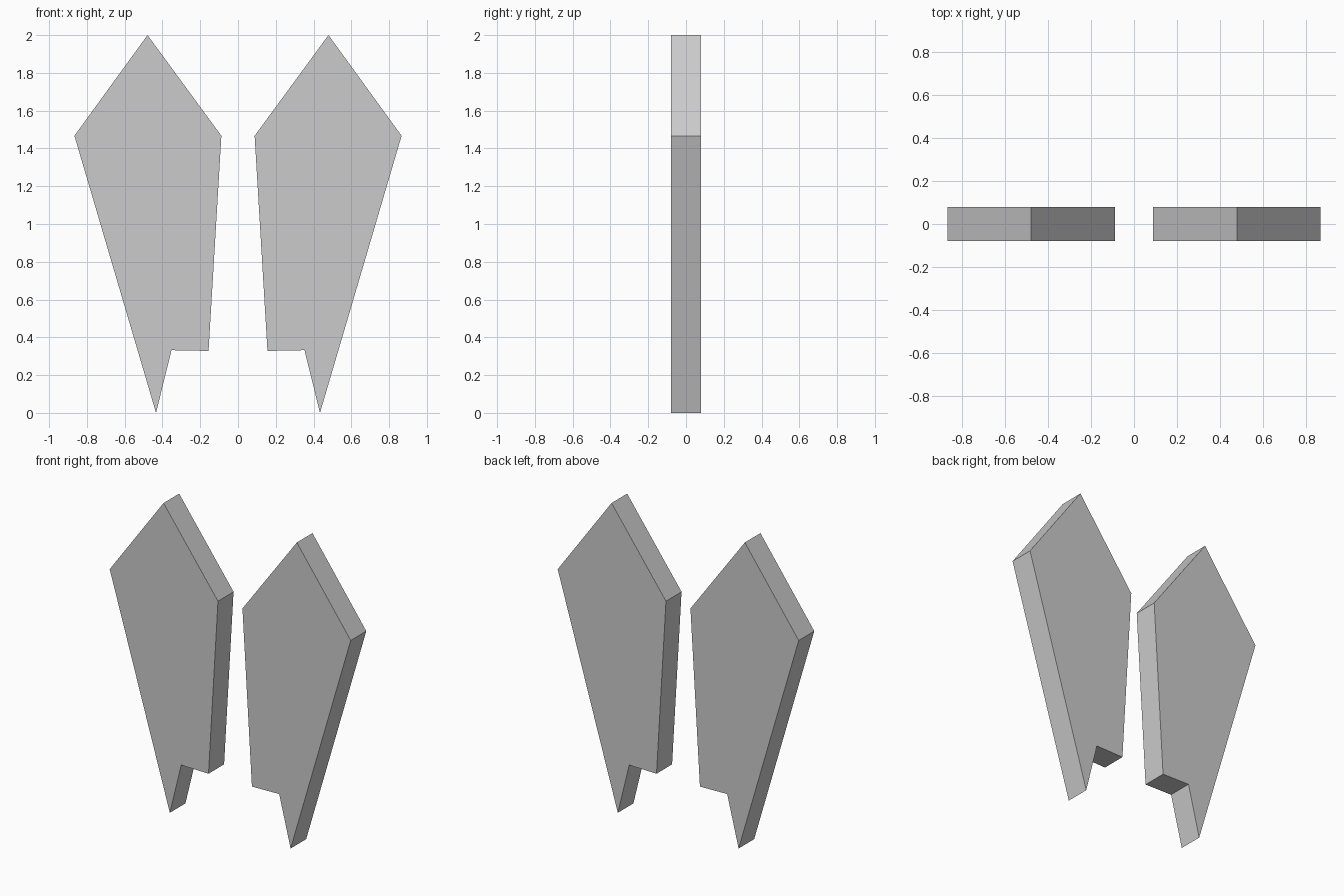
import bpy, bmesh

if "Cube" in bpy.data.objects:
    bpy.data.objects.remove(bpy.data.objects["Cube"])

# Outline of the right-hand blade in the x/z plane
PROFILE = [(0.434, 0.0), (0.866, 1.467), (0.479, 2.0),
           (0.088, 1.467), (0.156, 0.328), (0.352, 0.332)]
HALF_DEPTH = 0.08


def make_blade(name, side):
    bm = bmesh.new()
    face = bm.faces.new([bm.verts.new((side * x, -HALF_DEPTH, z)) for x, z in PROFILE])
    # Extrude the outline to a flat slab
    ext = bmesh.ops.extrude_face_region(bm, geom=[face], use_keep_orig=True)
    verts = [g for g in ext["geom"] if isinstance(g, bmesh.types.BMVert)]
    bmesh.ops.translate(bm, verts=verts, vec=(0, 2 * HALF_DEPTH, 0))
    bmesh.ops.recalc_face_normals(bm, faces=bm.faces)
    mesh = bpy.data.meshes.new(name)
    bm.to_mesh(mesh)
    bm.free()
    obj = bpy.data.objects.new(name, mesh)
    bpy.context.collection.objects.link(obj)


# Mirrored pair of blades
make_blade("right_blade", 1)
make_blade("left_blade", -1)
